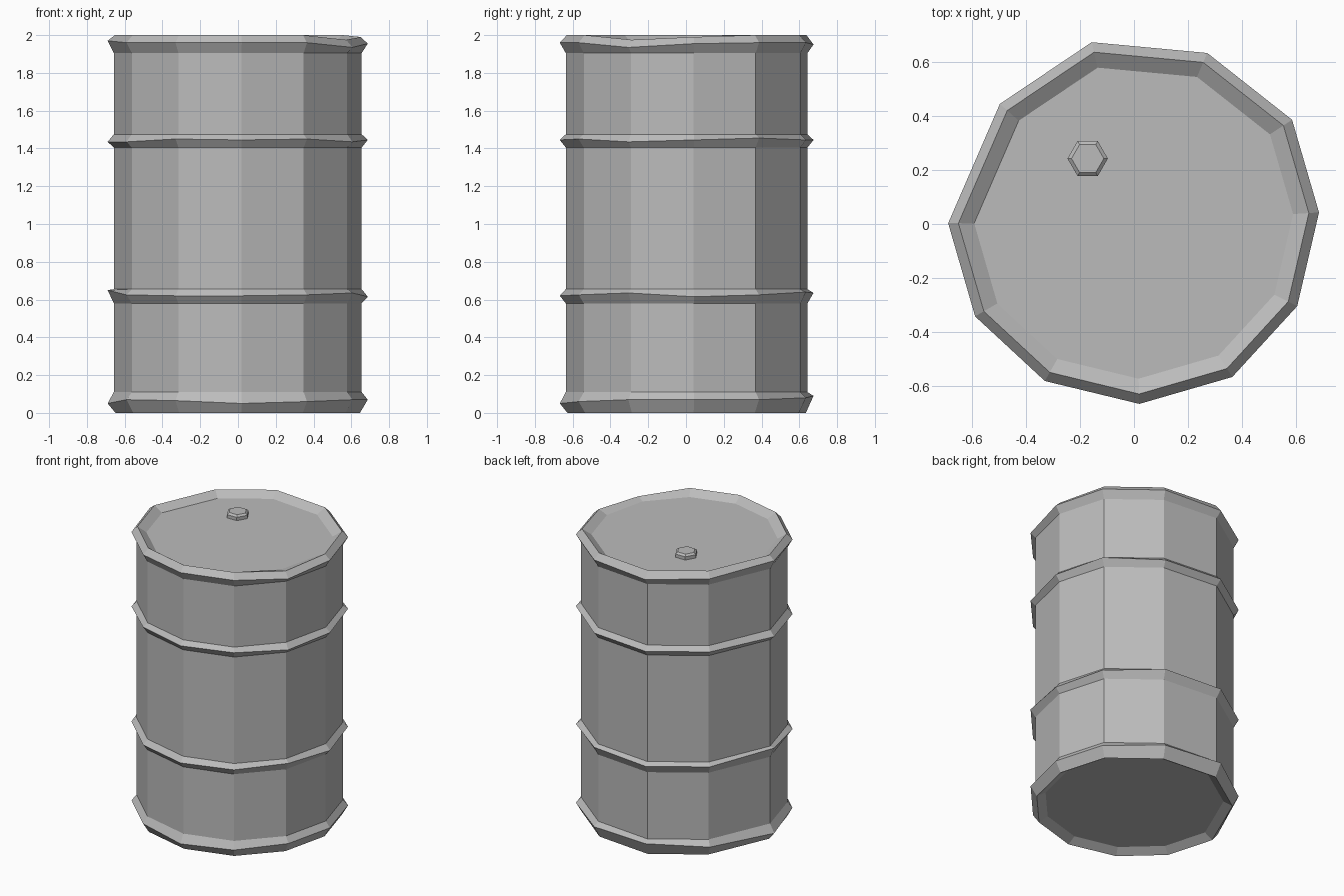
import bpy, bmesh, math

if "Cube" in bpy.data.objects:
    bpy.data.objects.remove(bpy.data.objects["Cube"])

steel = bpy.data.materials.new("grey steel")
steel.diffuse_color = (0.5, 0.5, 0.5, 1)
steel.use_nodes = True
steel.node_tree.nodes["Principled BSDF"].inputs["Base Color"].default_value = steel.diffuse_color

# Uneven eleven-sided outline at the widest part of the ribs
OUTLINE = [(-0.157, 0.675), (-0.498, 0.446), (-0.69, 0.003), (-0.59, -0.343),
           (-0.331, -0.583), (0.02, -0.668), (0.365, -0.568), (0.606, -0.305),
           (0.687, 0.043), (0.587, 0.387), (0.272, 0.635)]
N = len(OUTLINE)

# Small height wobble (in hundredths) of each rib crest around the outline
BASE = [3, 1, -1, 1, 0.5, -1, 0, 1, 1, 1, 2]
LOW = [1, 1, 2.5, 0, -0.5, -0.5, 0, 1, -1, 0, 1.5]
HIGH = [0, 0, -1, -1, 0.5, 0, 0.5, -1, 0, 1, 0]
RIM = [-1, 0, 1, 0, 0, 0, 0, -2.5, -0.5, 0, 0]
LIP = [0, 0, 0, 0, 0, 0, 0, -2.5, -1, 0, 0]
FLAT = [0] * N

# Profile from the recessed bottom to the recessed lid: scale, height, wobble
PROFILE = [(0.855, 0.035, FLAT), (0.94, 0, FLAT), (1, 0.06, BASE), (0.953, 0.11, FLAT),
           (0.953, 0.58, FLAT), (1, 0.625, LOW), (0.953, 0.655, FLAT),
           (0.953, 1.405, FLAT), (1, 1.445, HIGH), (0.953, 1.475, FLAT),
           (0.953, 1.905, FLAT), (1, 1.96, RIM), (0.945, 2.0, LIP), (0.86, 1.962, FLAT)]


def loft(name, rings):
    """Skin closed rings of points and cap both ends."""
    bm = bmesh.new()
    rows = [[bm.verts.new(p) for p in ring] for ring in rings]
    for a, b in zip(rows, rows[1:]):
        for i in range(len(a)):
            j = (i + 1) % len(a)
            bm.faces.new((a[i], a[j], b[j], b[i]))
    bm.faces.new(rows[0][::-1])
    bm.faces.new(rows[-1])
    bmesh.ops.recalc_face_normals(bm, faces=bm.faces)
    mesh = bpy.data.meshes.new(name)
    bm.to_mesh(mesh)
    bm.free()
    mesh.materials.append(steel)
    obj = bpy.data.objects.new(name, mesh)
    bpy.context.collection.objects.link(obj)
    return obj


# Ribbed barrel body
loft("barrel_body", [[(x * s, y * s, z + w[i] * 0.01) for i, (x, y) in enumerate(OUTLINE)]
                     for s, z, w in PROFILE])


def hexagon(r, z):
    return [(-0.172 + r * math.cos(i * math.pi / 3),
             0.243 + r * math.sin(i * math.pi / 3), z) for i in range(6)]


# Hexagonal filler plug on the lid
loft("filler_plug", [hexagon(0.075, 1.95), hexagon(0.075, 1.985), hexagon(0.06, 1.997)])
